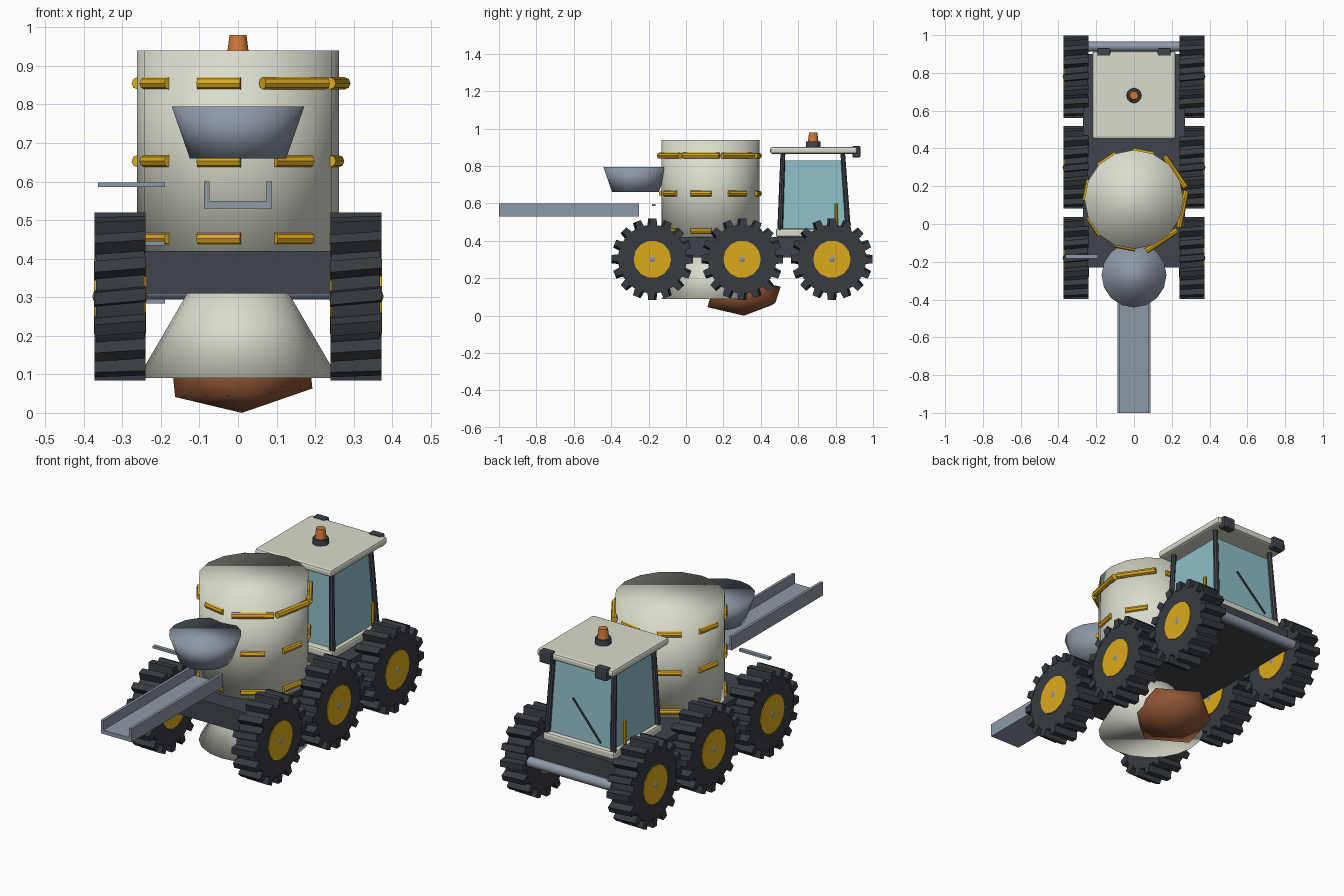
import bpy, bmesh, math
from mathutils import Vector, Matrix

if "Cube" in bpy.data.objects:
    bpy.data.objects.remove(bpy.data.objects["Cube"])


def material(name, rgb):
    m = bpy.data.materials.new(name)
    m.diffuse_color = (*rgb, 1)
    m.use_nodes = True
    m.node_tree.nodes["Principled BSDF"].inputs["Base Color"].default_value = m.diffuse_color
    return m


CREAM = material("cream paint", (0.70, 0.72, 0.61))
DARK = material("dark trim", (0.050, 0.058, 0.072))
RUBBER = material("tyre rubber", (0.038, 0.044, 0.052))
YELLOW = material("yellow paint", (0.72, 0.40, 0.01))
STEEL = material("blue grey steel", (0.27, 0.32, 0.39))
GLASS = material("cab glass", (0.27, 0.52, 0.57))
ORANGE = material("beacon orange", (0.65, 0.19, 0.04))
BROWN = material("brown earth", (0.27, 0.09, 0.035))


def finish(name, bm, mat, smooth=None, bevel=0):
    """Turn a bmesh into an object; smooth is an angle in degrees."""
    bmesh.ops.recalc_face_normals(bm, faces=bm.faces)
    me = bpy.data.meshes.new(name)
    bm.to_mesh(me)
    bm.free()
    me.materials.append(mat)
    ob = bpy.data.objects.new(name, me)
    bpy.context.collection.objects.link(ob)
    if bevel:
        mod = ob.modifiers.new("bevel", 'BEVEL')
        mod.width, mod.segments = bevel, 2
    if smooth:
        bpy.ops.object.select_all(action='DESELECT')
        ob.select_set(True)
        bpy.context.view_layer.objects.active = ob
        if smooth >= 180:
            bpy.ops.object.shade_smooth()
        else:
            bpy.ops.object.shade_smooth_by_angle(angle=math.radians(smooth))
    return ob


def box(name, lo, hi, mat, bevel=0, top=None):
    """Box between two corners; top = (x0, x1, y0, y1) tapers the upper face."""
    bm = bmesh.new()
    bmesh.ops.create_cube(bm, size=1)
    for v in bm.verts:
        up = v.co.z > 0
        x0, x1, y0, y1 = top if (top and up) else (lo[0], hi[0], lo[1], hi[1])
        v.co = (x1 if v.co.x > 0 else x0, y1 if v.co.y > 0 else y0, hi[2] if up else lo[2])
    return finish(name, bm, mat, bevel=bevel)


def rod(name, a, b, r1, r2, mat, sides=16, smooth=40):
    """Cylinder or cone from point a to point b."""
    a, b = Vector(a), Vector(b)
    rot = (b - a).to_track_quat('Z', 'Y').to_matrix().to_4x4()
    bm = bmesh.new()
    bmesh.ops.create_cone(bm, cap_ends=True, segments=sides, radius1=r1, radius2=r2,
                          depth=(b - a).length, matrix=Matrix.Translation((a + b) / 2) @ rot)
    return finish(name, bm, mat, smooth)


# Chassis and bumper
box("chassis", (-0.27, -0.23, 0.31), (0.27, 0.90, 0.42), DARK)
rod("bumper", (-0.24, 0.94, 0.32), (0.24, 0.94, 0.32), 0.026, 0.026, STEEL, 12)

# Mixing drum and discharge cone
DY = 0.13
rod("drum", (0, DY, 0.40), (0, DY, 0.94), 0.262, 0.262, CREAM, 16, 180)
rod("discharge_cone", (0, DY, 0.09), (0, DY, 0.33), 0.26, 0.12, CREAM, 20, 180)

# Yellow dashes round the drum, in three rings
for z in (0.452, 0.653, 0.855):
    for i in range(8):
        a = math.radians(-11 + 45 * i)
        out = Vector((math.sin(a), -math.cos(a), 0))
        along = Vector((math.cos(a), math.sin(a), 0))
        long_dash = z > 0.8 and i in (1, 2, 3)
        half = 0.10 if long_dash else 0.057
        c = Vector((0, DY, z)) + out * (0.262 if long_dash else 0.254)
        rod("drum_dash", c - along * half, c + along * half, 0.016, 0.016, YELLOW, 8)

# Loading hopper
rod("hopper", (0, -0.27, 0.66), (0, -0.27, 0.795), 0.125, 0.172, STEEL, 16, 180)

# Chute: open U-shaped channel
bm = bmesh.new()
outline = [(-0.088, 0.60), (-0.088, 0.53), (0.088, 0.53), (0.088, 0.60),
           (0.074, 0.60), (0.074, 0.55), (-0.074, 0.55), (-0.074, 0.60)]
f = bm.faces.new([bm.verts.new((x, -1.0, z)) for x, z in outline])
ext = bmesh.ops.extrude_face_region(bm, geom=[f])
bmesh.ops.translate(bm, vec=(0, 0.75, 0), verts=[v for v in ext["geom"] if isinstance(v, bmesh.types.BMVert)])
if not f.is_valid or len(bm.faces) < 10:
    bm.faces.new([v for v in bm.verts if v.co.y < -0.9])
finish("chute", bm, STEEL)

# Ladder rungs
for z in (0.29, 0.44, 0.592):
    box("ladder_rung", (-0.363, -0.182, z - 0.006), (-0.19, -0.162, z + 0.006), STEEL)

# Cab: base, glass, pillars and roof
box("cab_base", (-0.205, 0.48, 0.42), (0.205, 0.885, 0.465), CREAM, 0.012)
box("cab_glass", (-0.185, 0.515, 0.46), (0.185, 0.862, 0.83), GLASS,
    top=(-0.17, 0.17, 0.525, 0.835))
box("cab_roof", (-0.22, 0.45, 0.865), (0.22, 0.915, 0.902), CREAM, 0.012)
for s in (-1, 1):
    for y0, y1 in ((0.503, 0.518), (0.868, 0.838)):
        rod("cab_pillar", (s * 0.19, y0, 0.45), (s * 0.175, y1, 0.87), 0.015, 0.013, DARK, 8)
    rod("cab_handle", (s * 0.213, 0.803, 0.48), (s * 0.213, 0.803, 0.60), 0.009, 0.009, YELLOW, 8)
    box("roof_lamp", (s * 0.16 - 0.035, 0.89, 0.845), (s * 0.16 + 0.035, 0.932, 0.908), DARK, 0.008)
rod("wiper", (-0.12, 0.872, 0.485), (0.05, 0.858, 0.67), 0.005, 0.005, DARK, 6)

# Beacon
rod("beacon_base", (0, 0.68, 0.90), (0, 0.68, 0.93), 0.04, 0.038, DARK, 12)
rod("beacon_light", (0, 0.68, 0.925), (0, 0.68, 0.98), 0.029, 0.022, ORANGE, 12)

# Lump of earth under the discharge cone
bm = bmesh.new()
bmesh.ops.create_icosphere(bm, subdivisions=1, radius=1, matrix=Matrix.Rotation(0.4, 4, 'Z'))
for v in bm.verts:
    x, y, z = v.co
    v.co = (0.01 + 0.21 * x, 0.31 + 0.22 * y, 0.10 + 0.1 * z + (0.012 * (x + y) if z > -0.9 else 0))
finish("earth_lump", bm, BROWN, 180)

# Wheel parts, built once round the x axis
SPIN = Matrix.Rotation(math.pi / 2, 4, 'Y')
bm = bmesh.new()
bmesh.ops.create_cone(bm, cap_ends=True, segments=32, radius1=0.183, radius2=0.183, depth=0.126, matrix=SPIN)
LUGS = 16
for i in range(LUGS):
    turn = Matrix.Rotation(2 * math.pi * i / LUGS, 4, 'X')
    lug = bmesh.ops.create_cube(bm, size=1)["verts"]
    for v in lug:
        x, y, z = v.co
        width = 0.032 if z > 0 else 0.042
        v.co = turn @ Vector((x * 0.132, y * width + x * 0.012, 0.195 + z * 0.045))
tyre = finish("tyre", bm, RUBBER, 35)

bm = bmesh.new()
bmesh.ops.create_cone(bm, cap_ends=True, segments=14, radius1=0.1, radius2=0.1, depth=0.134, matrix=SPIN)
rim = finish("rim", bm, YELLOW, 40)

bm = bmesh.new()
bmesh.ops.create_uvsphere(bm, u_segments=14, v_segments=8, radius=0.045, matrix=SPIN)
for v in bm.verts:
    v.co.x *= 1.6
hub = finish("hub_cap", bm, STEEL, 60)

# Six wheels sharing the same meshes
first = True
for s in (-1, 1):
    for y in (-0.18, 0.30, 0.78):
        for part in (tyre, rim, hub):
            ob = part if first else part.copy()
            if not first:
                bpy.context.collection.objects.link(ob)
            ob.location = (s * 0.306, y, 0.302)
        first = False
